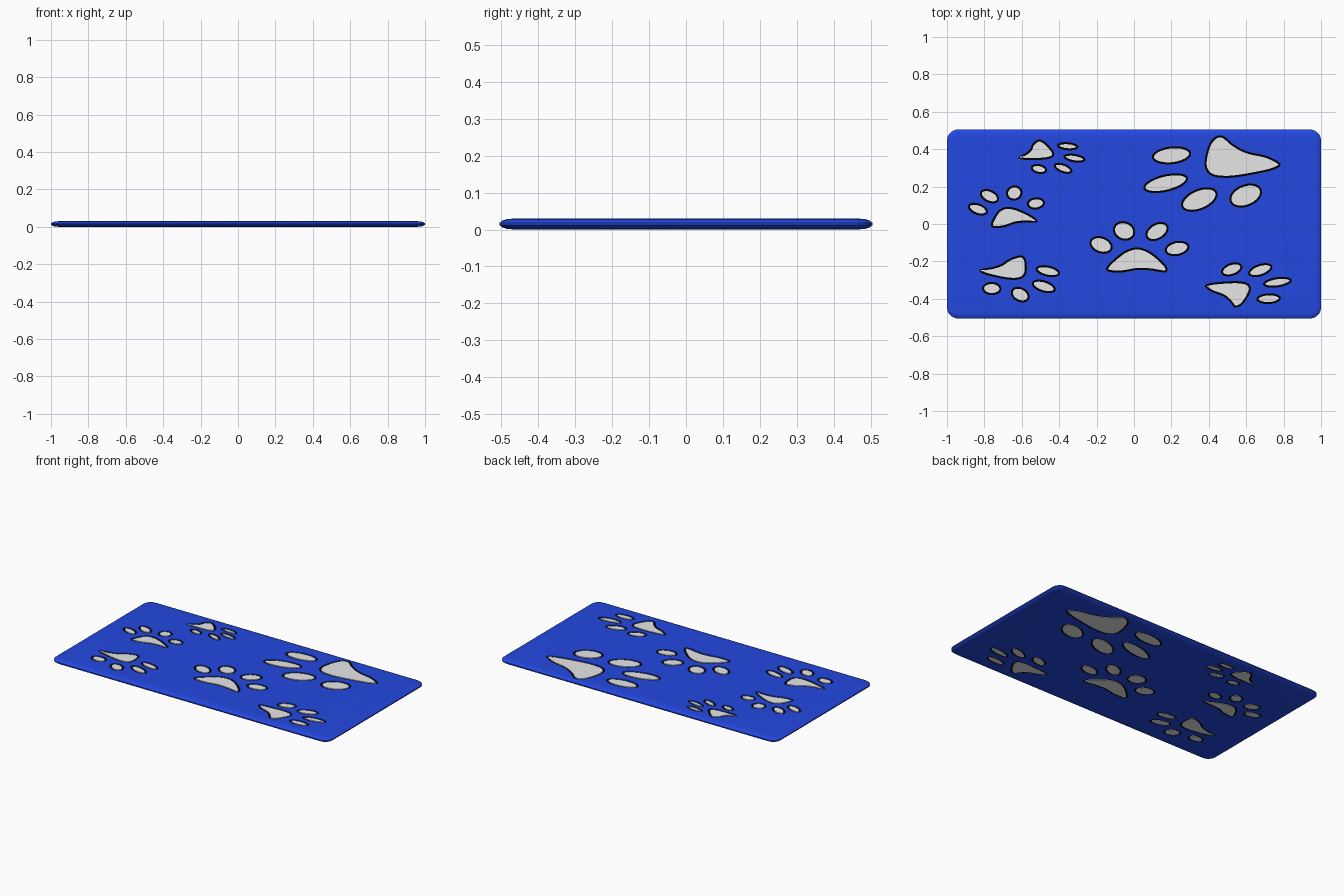
import bpy, bmesh, math
from mathutils import Vector, Matrix

if "Cube" in bpy.data.objects:
    bpy.data.objects.remove(bpy.data.objects["Cube"])


def material(name, rgb):
    m = bpy.data.materials.new(name)
    m.diffuse_color = (*rgb, 1)
    m.use_nodes = True
    m.node_tree.nodes["Principled BSDF"].inputs["Base Color"].default_value = m.diffuse_color
    return m


blue = material("mat blue", (0.017, 0.065, 0.75))
grey = material("paw grey", (0.8, 0.8, 0.8))
black = material("outline black", (0.0, 0.0, 0.0))
TOP = 0.03


def finish(bm, name, mat=None):
    bmesh.ops.recalc_face_normals(bm, faces=bm.faces)
    me = bpy.data.meshes.new(name)
    bm.to_mesh(me)
    bm.free()
    ob = bpy.data.objects.new(name, me)
    bpy.context.collection.objects.link(ob)
    if mat:
        me.materials.append(mat)
    return ob


def loft(bm, rings, closed=False):
    """Solid through equal-length rings of points, capped unless closed."""
    vs = [[bm.verts.new(p) for p in r] for r in rings]
    n = len(vs[0])
    for a, b in zip(vs, vs[1:] + vs[:1] if closed else vs[1:]):
        for i in range(n):
            j = (i + 1) % n
            bm.faces.new((a[i], a[j], b[j], b[i]))
    if not closed:
        bm.faces.new(vs[0][::-1])
        bm.faces.new(vs[-1])


def at(loop, z):
    return [(p.x, p.y, z) for p in loop]


def ellipse(x, y, rx, ry, deg, n=28):
    rot = Matrix.Rotation(math.radians(deg), 2)
    ts = [2 * math.pi * i / n for i in range(n)]
    return [Vector((x, y)) + rot @ Vector((rx * math.cos(t), ry * math.sin(t))) for t in ts]


def smooth_loop(points, steps=5):
    """Closed Catmull-Rom curve."""
    p = [Vector(q) for q in points]
    n, out = len(p), []
    for i in range(n):
        a, b, c, d = p[i - 1], p[i], p[(i + 1) % n], p[(i + 2) % n]
        for k in range(steps):
            t = k / steps
            out.append(0.5 * (2 * b + (c - a) * t + (2 * a - 5 * b + 4 * c - d) * t * t
                              + (3 * b - a - 3 * c + d) * t ** 3))
    return out[::-1]


def inset(loop, d):
    n, out = len(loop), []
    for i in range(n):
        t = (loop[(i + 1) % n] - loop[i - 1]).normalized()
        out.append(loop[i] + Vector((-t.y, t.x)) * d)
    return out


# One paw print: heel pad and four toes, origin at the middle of the toes
pad = smooth_loop([(-.015, -.045), (.044, -.061), (.103, -.104), (.146, -.152),
                   (.135, -.179), (.055, -.168), (-.015, -.166), (-.095, -.179),
                   (-.170, -.174), (-.175, -.147), (-.127, -.099), (-.074, -.061)])
toes = [(-.207, -.032, .064, .045, -20), (-.084, .043, .061, .051, -20),
        (.092, .040, .067, .045, 30), (.199, -.051, .067, .040, 12)]
paw = [pad] + [ellipse(*t) for t in toes]

# Each print is a turned and stretched copy: position, then 2x2 matrix
prints = {
    "centre_paw": (.031, -.080, 1, 0, 0, 1),
    "large_paw": (.329, .217, -1.05, -1.58, .48, -1.07),
    "left_paw": (-.693, .126, .745, -.396, .11, .74),
    "back_left_paw": (-.390, .340, -.33, 1.03, -.315, -.33),
    "front_left_paw": (-.578, -.327, -.70, .85, -.26, -.66),
    "front_right_paw": (.671, -.300, .54, 1.15, -.36, .54),
}

# Grey inlays with a sunken black outline; the cutter makes matching holes
cut = bmesh.new()
for name, (x, y, a, b, c, d) in prints.items():
    turn = Matrix(((a, b), (c, d)))
    fill, line = bmesh.new(), bmesh.new()
    for part in paw:
        outer = [Vector((x, y)) + turn @ p for p in part]
        inner = inset(outer, 0.011)
        lo, hi = 0.003, TOP - 0.005
        loft(cut, [at(outer, -0.05), at(outer, 0.08)])
        loft(fill, [at(inner, 0.0005), at(inner, TOP - 0.0005)])
        loft(line, [at(outer, lo), at(outer, hi), at(inner, hi), at(inner, lo)], closed=True)
    finish(fill, name, grey)
    finish(line, name + "_outline", black)
cutter = finish(cut, "paw_cutter")
cutter.hide_render = True


# Mat slab with soft rounded rim
def rounded_rect(hx, hy, r, z, n=8):
    pts = []
    for k, (sx, sy) in enumerate([(1, 1), (-1, 1), (-1, -1), (1, -1)]):
        for i in range(n + 1):
            a = math.pi / 2 * (k + i / n)
            pts.append((sx * (hx - r) + r * math.cos(a), sy * (hy - r) + r * math.sin(a), z))
    return pts


bm = bmesh.new()
rim = [(0.04, 0.0), (0.02, 0.002), (0.007, 0.006), (0.0, 0.012)]
rim += [(d, TOP - z) for d, z in rim[::-1]]
loft(bm, [rounded_rect(1 - d, 0.505 - d, 0.06 - d, z) for d, z in rim])
slab = finish(bm, "mat_slab", blue)
mod = slab.modifiers.new("paw holes", "BOOLEAN")
mod.object = cutter
mod.solver = "EXACT"
bpy.context.view_layer.objects.active = slab
slab.select_set(True)
bpy.ops.object.modifier_apply(modifier=mod.name)
bpy.data.objects.remove(cutter)
bpy.ops.object.shade_smooth_by_angle(angle=math.radians(35))
